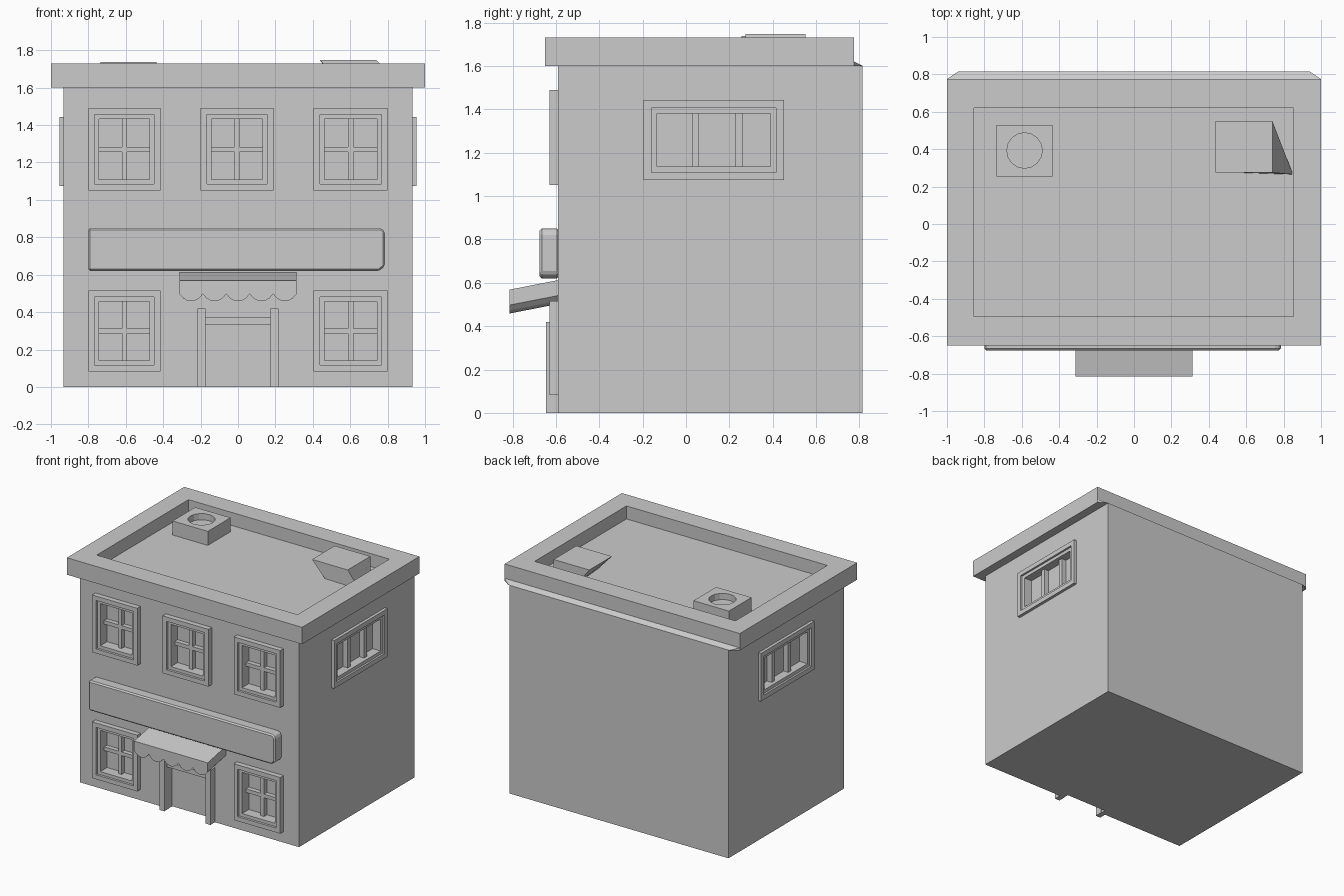
import bpy, bmesh, math
from mathutils import Vector

if "Cube" in bpy.data.objects:
    bpy.data.objects.remove(bpy.data.objects["Cube"])

grey = bpy.data.materials.new("plain_grey")
grey.diffuse_color = (0.6, 0.6, 0.6, 1)
grey.use_nodes = True
grey.node_tree.nodes["Principled BSDF"].inputs["Base Color"].default_value = grey.diffuse_color


def finish(bm, name):
    bmesh.ops.recalc_face_normals(bm, faces=bm.faces)
    me = bpy.data.meshes.new(name)
    bm.to_mesh(me)
    bm.free()
    me.materials.append(grey)
    ob = bpy.data.objects.new(name, me)
    bpy.context.collection.objects.link(ob)
    return ob


def loft(name, ring_a, ring_b):
    """Solid between two matching outlines."""
    bm = bmesh.new()
    a = [bm.verts.new(p) for p in ring_a]
    b = [bm.verts.new(p) for p in ring_b]
    n = len(a)
    bm.faces.new(a)
    bm.faces.new(b)
    for i in range(n):
        bm.faces.new((a[i], a[(i + 1) % n], b[(i + 1) % n], b[i]))
    return finish(bm, name)


def box(name, x0, x1, y0, y1, z0, z1):
    ring = [(x0, y0), (x1, y0), (x1, y1), (x0, y1)]
    return loft(name, [(x, y, z0) for x, y in ring], [(x, y, z1) for x, y in ring])


def cut(target, cutter):
    """Subtract a cutter and discard it."""
    mod = target.modifiers.new("cut", 'BOOLEAN')
    mod.operation = 'DIFFERENCE'
    mod.solver = 'EXACT'
    mod.object = cutter
    cutter.hide_render = True
    bpy.context.view_layer.objects.active = target
    bpy.ops.object.modifier_apply(modifier=mod.name)
    bpy.data.objects.remove(cutter)


def frame(name, to_world, u0, u1, v0, v1, w, d0, d1):
    """Rectangular frame of width w, from depth d0 to d1 out of the wall."""
    bm = bmesh.new()
    rings = []
    for inset, d in ((0, d0), (0, d1), (w, d1), (w, d0)):
        a, b, c, e = u0 + inset, u1 - inset, v0 + inset, v1 - inset
        rings.append([bm.verts.new(to_world(u, v, d))
                      for u, v in ((a, c), (b, c), (b, e), (a, e))])
    for k in range(4):
        p, q = rings[k], rings[(k + 1) % 4]
        for i in range(4):
            j = (i + 1) % 4
            bm.faces.new((p[i], p[j], q[j], q[i]))
    return finish(bm, name)


def bar(name, to_world, u0, u1, v0, v1, d0, d1):
    ring = [(u0, v0), (u1, v0), (u1, v1), (u0, v1)]
    return loft(name, [to_world(u, v, d0) for u, v in ring],
                [to_world(u, v, d1) for u, v in ring])


def front_wall(u, v, d):
    return Vector((u, -0.59 - d, v))


def right_wall(u, v, d):
    return Vector((0.932 + d, u, v))


def left_wall(u, v, d):
    return Vector((-0.932 - d, u, v))


# Main block and the sloping ledge at its back
body = box("building_body", -0.932, 0.932, -0.59, 0.815, 0, 1.6)
loft("back_ledge",
     [(-1, 0.77, 1.60), (-1, 0.775, 1.60), (-1, 0.775, 1.62), (-1, 0.77, 1.62)],
     [(1, 0.77, 1.60), (1, 0.775, 1.60), (1, 0.775, 1.62), (1, 0.77, 1.62)])
loft("back_ledge_slope",
     [(-1, 0.775, 1.6), (-0.94, 0.815, 1.6), (-1, 0.775, 1.62)],
     [(1, 0.775, 1.6), (0.94, 0.815, 1.6), (1, 0.775, 1.62)])

# Roof slab with a sunken floor inside the parapet
roof = box("roof_parapet", -1, 1, -0.65, 0.775, 1.6, 1.73)
cut(roof, box("roof_cutter", -0.855, 0.853, -0.495, 0.62, 1.63, 1.9))

# Front windows: outer casing, inner casing, recessed pane and cross bars
windows = [(x0, x1, 1.05, 1.49) for x0, x1 in ((-0.8, -0.415), (-0.2, 0.19), (0.405, 0.8))]
windows += [(x0, x1, 0.083, 0.515) for x0, x1 in ((-0.8, -0.415), (0.405, 0.8))]
for x0, x1, z0, z1 in windows:
    cut(body, bar("window_cutter", front_wall, x0 + 0.055, x1 - 0.055,
                  z0 + 0.055, z1 - 0.055, -0.06, 0.1))
    frame("window_casing", front_wall, x0, x1, z0, z1, 0.034, -0.005, 0.04)
    frame("window_inner_casing", front_wall, x0 + 0.034, x1 - 0.034,
          z0 + 0.034, z1 - 0.034, 0.024, -0.06, 0.022)
    xm, zm = (x0 + x1) / 2, (z0 + z1) / 2
    bar("window_upright", front_wall, xm - 0.014, xm + 0.014,
        z0 + 0.05, z1 - 0.05, -0.062, -0.025)
    bar("window_crossbar", front_wall, x0 + 0.05, x1 - 0.05,
        zm - 0.014, zm + 0.014, -0.062, -0.025)

# Side windows with two uprights
for wall in (right_wall, left_wall):
    cut(body, bar("side_window_cutter", wall, -0.14, 0.39, 1.135, 1.385, -0.06, 0.1))
    frame("side_window_casing", wall, -0.195, 0.452, 1.073, 1.442, 0.036, -0.005, 0.023)
    frame("side_window_inner_casing", wall, -0.159, 0.416, 1.109, 1.406, 0.026, -0.06, 0.008)
    for y in (0.045, 0.245):
        bar("side_window_upright", wall, y - 0.016, y + 0.016, 1.13, 1.39, -0.062, -0.02)

# Doorway recess, door posts and lintel
cut(body, box("door_cutter", -0.178, 0.178, -0.7, -0.545, -0.1, 0.37))
for s in (-1, 1):
    xs = sorted((s * 0.175, s * 0.217))
    box("door_post", xs[0], xs[1], -0.645, -0.585, 0, 0.42)
box("door_lintel", -0.176, 0.176, -0.615, -0.585, 0.33, 0.37)

# Sign board with a bevelled right end
sign_outline = [(-0.8, 0.62), (0.755, 0.62), (0.785, 0.645), (0.785, 0.83),
                (0.765, 0.85), (-0.8, 0.85)]
sign = loft("sign_board", [(x, -0.675, z) for x, z in sign_outline],
            [(x, -0.585, z) for x, z in sign_outline])
bev = sign.modifiers.new("soft_edges", 'BEVEL')
bev.width = 0.01
bev.segments = 1

# Awning: scalloped front edge swept back and up to the wall
outline = [(-0.313, 0.568)]
count, steps = 5, 6
width = 0.626 / count
for k in range(count):
    for i in range(steps):
        t = i / steps
        outline.append((-0.313 + width * (k + t),
                        0.497 - 0.039 * math.sin(math.pi * t) ** 0.7))
outline += [(0.313, 0.497), (0.313, 0.568)]
loft("awning", [(x, -0.815, z) for x, z in outline],
     [(x, -0.585, z + 0.045) for x, z in outline])

# Roof vent with a round opening
vent = box("roof_vent", -0.735, -0.435, 0.255, 0.53, 1.62, 1.738)
circle = [(-0.585 + 0.095 * math.cos(i * math.tau / 16),
           0.393 + 0.095 * math.sin(i * math.tau / 16)) for i in range(16)]
cut(vent, loft("vent_cutter", [(x, y, 1.69) for x, y in circle],
               [(x, y, 1.9) for x, y in circle]))

# Leaning roof unit
loft("roof_unit",
     [(0.55, 0.275, 1.625), (0.85, 0.265, 1.625), (0.74, 0.55, 1.625), (0.53, 0.55, 1.625)],
     [(0.437, 0.275, 1.748), (0.74, 0.275, 1.748), (0.74, 0.55, 1.748), (0.437, 0.55, 1.748)])
